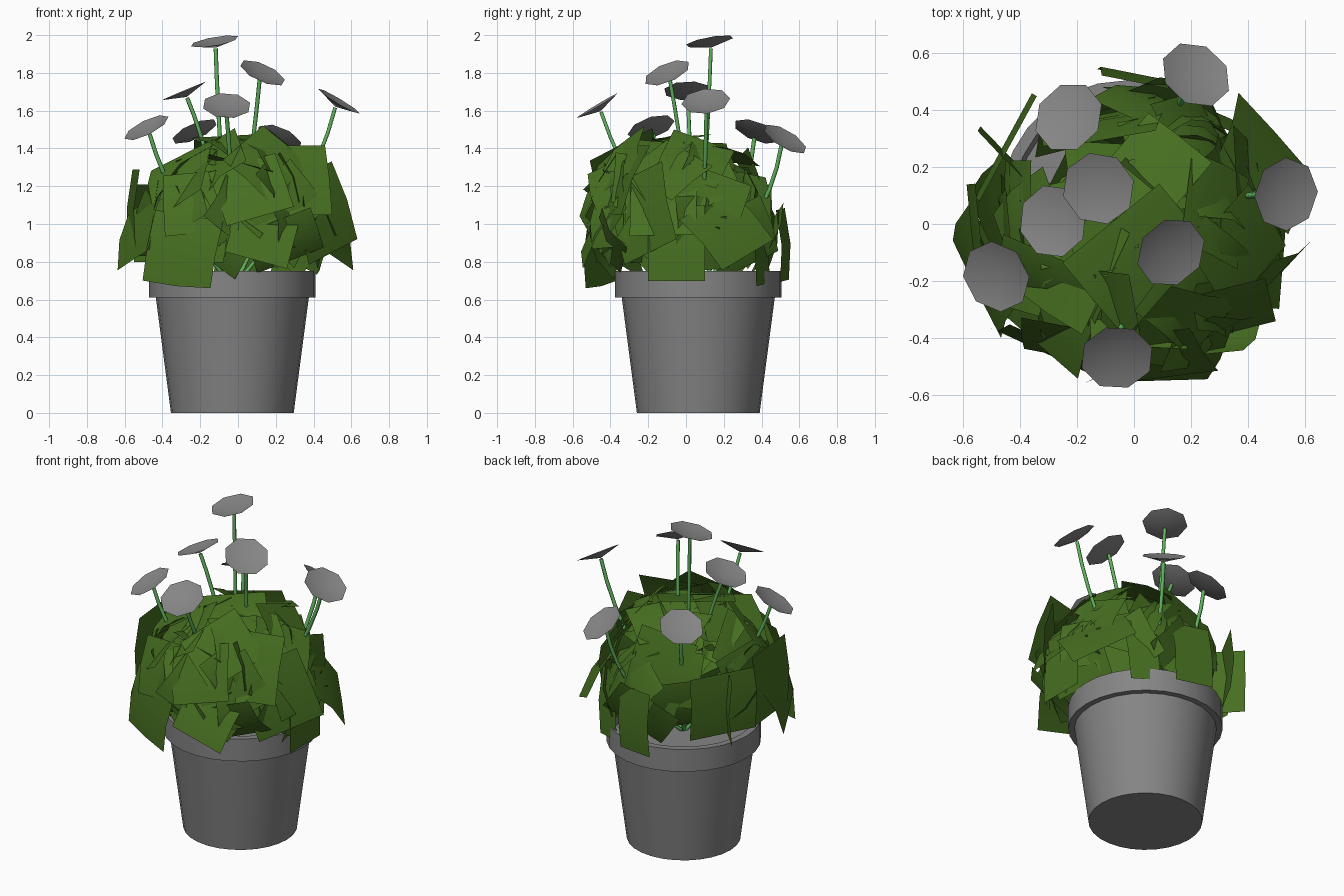
import bpy, bmesh, math, random
from mathutils import Vector, Matrix

random.seed(7)
if "Cube" in bpy.data.objects:
    bpy.data.objects.remove(bpy.data.objects["Cube"])


def make_material(name, rgb):
    m = bpy.data.materials.new(name)
    m.use_nodes = True
    m.diffuse_color = (*rgb, 1)
    m.node_tree.nodes["Principled BSDF"].inputs["Base Color"].default_value = (*rgb, 1)
    return m


GREY = make_material("plain grey", (0.235, 0.235, 0.235))
LEAF = make_material("leaf green", (0.062, 0.16, 0.015))
STEM = make_material("stem green", (0.12, 0.45, 0.11))


def finish(name, bm, material, angle=40):
    mesh = bpy.data.meshes.new(name)
    bm.to_mesh(mesh)
    bm.free()
    mesh.materials.append(material)
    mesh.shade_smooth()
    mesh.set_sharp_from_angle(angle=math.radians(angle))
    ob = bpy.data.objects.new(name, mesh)
    bpy.context.collection.objects.link(ob)
    return ob


# Pot: lathed profile with a rim, a hollow top and a soil level
POT = Vector((-0.03, 0.065, 0))
profile = [(0, 0), (0.325, 0), (0.405, 0.61), (0.44, 0.61), (0.44, 0.75),
           (0.4, 0.75), (0.385, 0.67), (0, 0.67)]
bm = bmesh.new()
verts = [bm.verts.new((r, 0, z)) for r, z in profile]
edges = [bm.edges.new(pair) for pair in zip(verts, verts[1:])]
bmesh.ops.spin(bm, geom=verts + edges, cent=(0, 0, 0), axis=(0, 0, 1),
               angle=math.tau, steps=28, use_merge=True)
bmesh.ops.remove_doubles(bm, verts=bm.verts, dist=0.0005)
bmesh.ops.recalc_face_normals(bm, faces=bm.faces)
finish("pot", bm, GREY).location = POT


# Foliage: slightly bent rectangular leaf cards
def add_card(bm, centre, normal, half_w, half_h, roll=0.0, bend=0.02):
    n = Vector(normal).normalized()
    u = Vector((0, 0, 1)).cross(n)
    u = u.normalized() if u.length > 0.01 else Vector((1, 0, 0))
    v = n.cross(u)
    spin = Matrix.Rotation(roll, 3, n)
    u, v = spin @ u, spin @ v
    grid = []
    for j in (-1, 0, 1):
        for i in (-1, 0, 1):
            p = Vector(centre) + u * i * half_w + v * j * half_h - n * bend * j * j
            reach = math.hypot(p.x, p.y)
            if reach > 0.64:
                p.x *= 0.64 / reach
                p.y *= 0.64 / reach
            p.z = min(max(p.z, 0.66), 1.54)
            grid.append(bm.verts.new(p))
    for j in (0, 3):
        for i in (0, 1):
            k = i + j
            bm.faces.new((grid[k], grid[k + 1], grid[k + 4], grid[k + 3]))


def scatter_cards(bm, count, scale, tilt):
    golden = math.pi * (3 - math.sqrt(5))
    for i in range(count):
        dz = 0.98 - 1.36 * (i + 0.5) / count
        flat = math.sqrt(1 - dz * dz)
        a = i * golden + random.uniform(-0.2, 0.2)
        bulge = (flat ** 2.3 + abs(dz) ** 2.3) ** (-1 / 2.3)
        s = scale * random.uniform(0.9, 1.03) * bulge
        side = flat if dz > 0 else 1.0
        # the back right side is thinner and leaves the rim open
        if math.radians(115) < a % math.tau < math.radians(168):
            side *= 0.62
        # the crown leans towards the front
        centre = (0.47 * s * side * math.cos(a),
                  0.46 * s * side * math.sin(a) - 0.02 - 0.07 * max(dz, 0),
                  1.02 + 0.4 * s * dz)
        normal = Vector((flat * math.cos(a), flat * math.sin(a), dz))
        normal += Vector([random.gauss(0, tilt) for _ in range(3)])
        add_card(bm, centre, normal, random.uniform(0.17, 0.21),
                 random.uniform(0.13, 0.17), random.uniform(-0.7, 0.7),
                 random.uniform(0.01, 0.04))


bm = bmesh.new()
scatter_cards(bm, 56, 1.0, 0.17)
scatter_cards(bm, 22, 0.82, 0.4)
finish("foliage", bm, LEAF)

# Larger outer leaves: centre, normal, half width, half height, roll
outer = [
    ((0.3, -0.33, 1.24), (0.2, -0.8, 0.35), 0.19, 0.2, 0),
    ((0.45, -0.24, 1.06), (0.7, -0.7, 0.1), 0.2, 0.22, 0.35),
    ((-0.57, -0.05, 1.08), (-1, -0.1, 0.05), 0.19, 0.21, 0),
    ((-0.54, -0.17, 0.97), (-0.9, -0.35, 0.35), 0.2, 0.17, 0.3),
    ((-0.3, -0.46, 0.86), (-0.4, -0.9, 0.1), 0.2, 0.19, -0.15),
    ((-0.2, -0.44, 1.12), (-0.2, -0.9, 0.3), 0.2, 0.17, 0.1),
    ((0.5, -0.05, 0.9), (1, 0, 0.1), 0.15, 0.2, 0),
    ((0.47, 0.22, 0.98), (0.7, 0.35, 0.5), 0.2, 0.18, 0.5),
    ((0.14, -0.48, 0.98), (0.15, -0.9, 0.45), 0.17, 0.19, -0.3),
    ((0, 0.53, 0.89), (0.2, 1, 0.05), 0.12, 0.19, 0.05),
    ((0.27, 0.4, 0.88), (0.4, 0.9, 0.1), 0.09, 0.2, 0.1),
    ((0.02, -0.12, 1.44), (0.15, -0.25, 1), 0.22, 0.16, 0.15),
    ((0.05, 0.18, 1.39), (-0.2, 0.3, 1), 0.17, 0.15, 0.3),
    ((-0.46, 0.275, 1.02), (-0.88, 0.48, 0), 0.21, 0.19, 0),
    ((-0.45, 0.25, 1), (0.7, 0.7, 0), 0.14, 0.2, 0),
]
bm = bmesh.new()
for card in outer:
    add_card(bm, *card)
finish("outer_leaves", bm, LEAF)


# Flowers: shallow eight-sided dishes on thin curved stems
def add_flower(index, centre, normal, mid):
    centre, n, mid = Vector(centre), Vector(normal).normalized(), Vector(mid)
    turn = n.to_track_quat("Z", "Y").to_matrix()
    bm = bmesh.new()
    apex = bm.verts.new(centre - n * 0.035)
    ring = []
    for k in range(8):
        a = math.tau * (k + 0.3) / 8
        ring.append(bm.verts.new(centre + turn @ Vector((math.cos(a), math.sin(a), 0)) * 0.13))
    for k in range(8):
        bm.faces.new((apex, ring[k], ring[(k + 1) % 8]))
    finish(f"flower_head_{index}", bm, GREY, 60)

    base = POT + Vector((0, 0, 0.66))
    tip = centre - n * 0.04
    curve = bpy.data.curves.new(f"flower_stem_{index}", "CURVE")
    curve.dimensions = "3D"
    curve.bevel_depth = 0.011
    curve.bevel_resolution = 1
    curve.use_fill_caps = True
    spline = curve.splines.new("POLY")
    spline.points.add(7)
    for k, point in enumerate(spline.points):
        t = k / 7
        point.co = (*(base.lerp(mid, t).lerp(mid.lerp(tip, t), t)), 1)
    curve.materials.append(STEM)
    bpy.context.collection.objects.link(bpy.data.objects.new(curve.name, curve))


# Head centre, facing direction, stem bend
flowers = [
    ((-0.125, 0.125, 1.967), (-0.18, -0.18, 1), (-0.1, 0.11, 1.35)),
    ((0.13, -0.1, 1.8), (0.45, -0.42, 1), (0.07, 0, 1.3)),
    ((-0.285, 0.01, 1.705), (-0.42, -0.02, 1), (-0.13, 0.02, 1.35)),
    ((-0.06, -0.47, 1.627), (0.05, -0.6, 1), (-0.02, -0.3, 1.15)),
    ((0.535, 0.105, 1.65), (0.6, -0.12, 1), (0.4, 0.1, 1.15)),
    ((-0.485, -0.185, 1.51), (-0.5, -0.35, 1), (-0.36, -0.15, 1.1)),
    ((-0.23, 0.375, 1.49), (-0.45, 0.38, 1), (-0.2, 0.32, 1.05)),
    ((0.218, 0.525, 1.45), (0.45, 0.6, 1), (0.17, 0.44, 1)),
]
for i, flower in enumerate(flowers, 1):
    add_flower(i, *flower)
